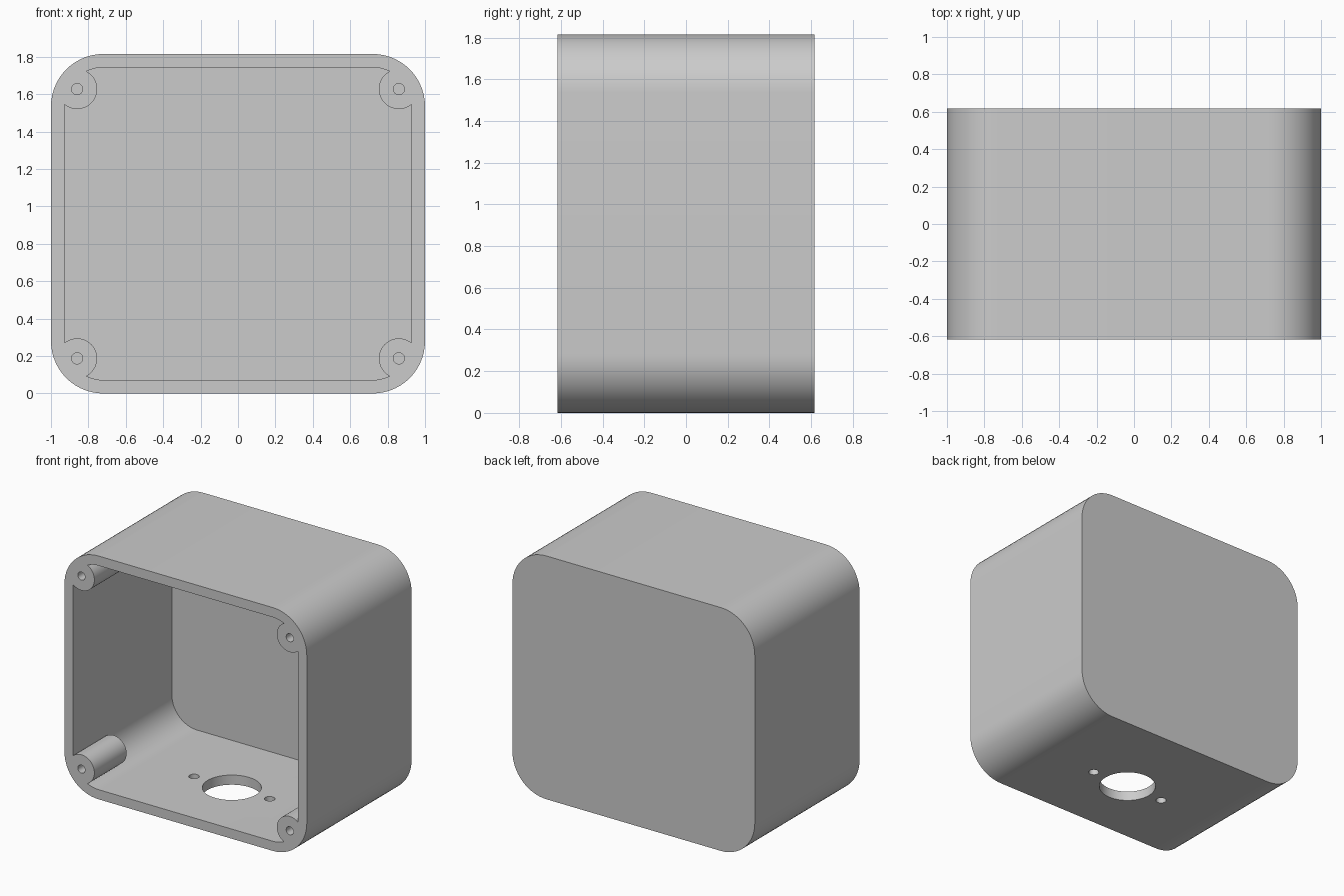
import bpy, bmesh
from math import sin, cos, pi, radians
from mathutils import Matrix, Vector

WIDTH, DEPTH, HEIGHT = 2.0, 1.235, 1.815
WALL, CORNER = 0.072, 0.28
FRONT, MID = -DEPTH / 2, HEIGHT / 2
POST_X, POST_Z, POST_R, POST_LEN = 0.86, 0.72, 0.107, 0.38

cube = bpy.data.objects.get("Cube")
if cube:
    bpy.data.objects.remove(cube, do_unlink=True)

grey = bpy.data.materials.new("grey_plastic")
grey.use_nodes = True
colour = (0.6, 0.6, 0.6, 1)
grey.diffuse_color = colour
grey.node_tree.nodes["Principled BSDF"].inputs["Base Color"].default_value = colour


def add_object(name, bm):
    bmesh.ops.recalc_face_normals(bm, faces=bm.faces)
    mesh = bpy.data.meshes.new(name)
    bm.to_mesh(mesh)
    bm.free()
    mesh.materials.append(grey)
    ob = bpy.data.objects.new(name, mesh)
    bpy.context.collection.objects.link(ob)
    return ob


def rounded_prism(name, half_w, half_h, radius, y0, y1, steps=14):
    """Rounded rectangle in the xz plane, extruded along y."""
    bm = bmesh.new()
    ring = []
    for quarter, (sx, sz) in enumerate([(1, 1), (-1, 1), (-1, -1), (1, -1)]):
        for i in range(steps + 1):
            a = (quarter + i / steps) * pi / 2
            ring.append(bm.verts.new((sx * (half_w - radius) + radius * cos(a), y0,
                                      MID + sz * (half_h - radius) + radius * sin(a))))
    face = bm.faces.new(ring)
    ext = bmesh.ops.extrude_face_region(bm, geom=[face])
    moved = [g for g in ext["geom"] if isinstance(g, bmesh.types.BMVert)]
    bmesh.ops.translate(bm, verts=moved, vec=Vector((0, y1 - y0, 0)))
    return add_object(name, bm)


def cylinder(name, centre, radius, length, axis, sides):
    bm = bmesh.new()
    turn = Matrix.Rotation(radians(90), 4, 'X') if axis == 'Y' else Matrix()
    bmesh.ops.create_cone(bm, cap_ends=True, segments=sides, radius1=radius,
                          radius2=radius, depth=length,
                          matrix=Matrix.Translation(centre) @ turn)
    return add_object(name, bm)


def subtract(target, cutter):
    mod = target.modifiers.new("cut", 'BOOLEAN')
    mod.operation, mod.solver, mod.object = 'DIFFERENCE', 'EXACT', cutter
    bpy.context.view_layer.objects.active = target
    bpy.ops.object.modifier_apply(modifier=mod.name)
    bpy.data.objects.remove(cutter, do_unlink=True)


# Outer shell and the hollow inside it
box = rounded_prism("enclosure_box", WIDTH / 2, HEIGHT / 2, CORNER, FRONT, -FRONT)
cavity = rounded_prism("cavity", WIDTH / 2 - WALL, HEIGHT / 2 - WALL, CORNER - WALL,
                       FRONT - 0.1, -FRONT - WALL)

# Screw posts are left standing in the corners of the hollow
corners = [(sx * POST_X, MID + sz * POST_Z) for sx in (-1, 1) for sz in (-1, 1)]
for x, z in corners:
    y0, y1 = FRONT - 0.2, FRONT + POST_LEN
    subtract(cavity, cylinder("post", (x, (y0 + y1) / 2, z), POST_R, y1 - y0, 'Y', 48))
subtract(box, cavity)

# Blind screw holes in the posts
for x, z in corners:
    subtract(box, cylinder("screw_hole", (x, FRONT, z), 0.03, 0.6, 'Y', 24))

# Connector opening in the floor with a fixing hole on each side
for x, radius in ((0, 0.2), (-0.312, 0.036), (0.312, 0.036)):
    subtract(box, cylinder("floor_hole", (x, -0.073, 0), radius, 0.3, 'Z', 48))

# Smooth shading with crisp rims
bpy.ops.object.select_all(action='DESELECT')
box.select_set(True)
bpy.context.view_layer.objects.active = box
bpy.ops.object.shade_smooth_by_angle(angle=radians(30))
